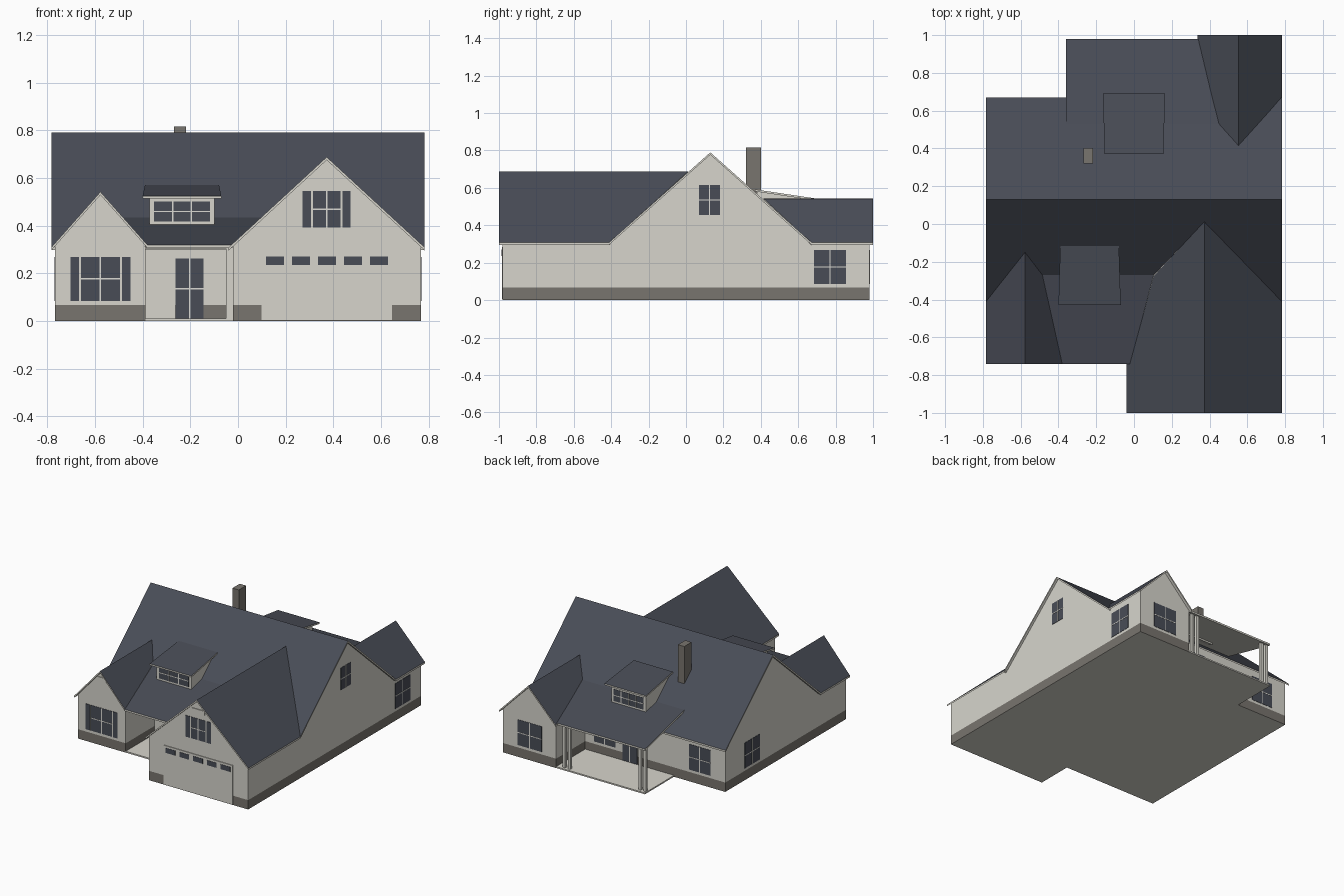
import bpy
import bmesh
from mathutils import Vector

cube = bpy.data.objects.get("Cube")
if cube:
    bpy.data.objects.remove(cube, do_unlink=True)


def material(name, rgb):
    m = bpy.data.materials.new(name)
    m.use_nodes = True
    m.diffuse_color = (*rgb, 1)
    m.node_tree.nodes["Principled BSDF"].inputs["Base Color"].default_value = (*rgb, 1)
    return m


WALL = material("cream siding", (0.68, 0.665, 0.605))
STONE = material("brown stone", (0.19, 0.177, 0.157))
SLATE = material("dark slate", (0.066, 0.073, 0.094))
TRIM = material("pale trim", (0.72, 0.71, 0.66))


def finish(name, bm, mats):
    bmesh.ops.recalc_face_normals(bm, faces=bm.faces[:])
    mesh = bpy.data.meshes.new(name)
    for m in mats:
        mesh.materials.append(m)
    bm.to_mesh(mesh)
    bm.free()
    ob = bpy.data.objects.new(name, mesh)
    bpy.context.scene.collection.objects.link(ob)
    return ob


def add_box(bm, lo, hi, index=0):
    lo, hi = Vector(lo), Vector(hi)
    verts = bmesh.ops.create_cube(bm, size=1)["verts"]
    for v in verts:
        v.co = (lo + hi) / 2 + v.co * (hi - lo)
    for f in {f for v in verts for f in v.link_faces}:
        f.material_index = index


def box(name, lo, hi, mat):
    bm = bmesh.new()
    add_box(bm, lo, hi)
    return finish(name, bm, [mat])


def extrude_polygon(bm, points, offset):
    face = bm.faces.new([bm.verts.new(p) for p in points])
    new = bmesh.ops.extrude_face_region(bm, geom=[face], use_keep_orig=True)["geom"]
    bmesh.ops.translate(bm, vec=offset, verts=[v for v in new if isinstance(v, bmesh.types.BMVert)])


def body(name, profile, axis, start, end):
    """Wall block extruded along an axis, with a stone course around the foot."""
    bm = bmesh.new()
    if axis == "x":
        extrude_polygon(bm, [(start, a, z) for a, z in profile], (end - start, 0, 0))
    else:
        extrude_polygon(bm, [(a, start, z) for a, z in profile], (0, end - start, 0))
    bmesh.ops.bisect_plane(bm, geom=bm.verts[:] + bm.edges[:] + bm.faces[:],
                           plane_co=(0, 0, 0.067), plane_no=(0, 0, 1))
    for f in bm.faces:
        f.material_index = int(0.001 < f.calc_center_median().z < 0.066)
    return finish(name, bm, [WALL, STONE])


def roof(name, outline, height, thick=0.013):
    """Roof slab over a plan outline; height gives z for each x, y."""
    bm = bmesh.new()
    extrude_polygon(bm, [(x, y, height(x, y)) for x, y in outline], (0, 0, -thick))
    bmesh.ops.recalc_face_normals(bm, faces=bm.faces[:])
    for f in bm.faces:
        f.material_index = int(f.normal.z < 0.3)
    return finish(name, bm, [SLATE, WALL])


def window(name, axis, side, plane, centre, width, z0, z1, cols=2, rows=2, shutters=False):
    """Glass plate with glazing bars and optional shutters on a wall plane."""
    bm = bmesh.new()

    def plate(a0, a1, b0, b1, depth, index):
        d0, d1 = sorted((plane - side * 0.002, plane + side * depth))
        if axis == "y":
            add_box(bm, (a0, d0, b0), (a1, d1, b1), index)
        else:
            add_box(bm, (d0, a0, b0), (d1, a1, b1), index)

    left, right = centre - width / 2, centre + width / 2
    plate(left, right, z0, z1, 0.002, 0)
    for i in range(1, cols):
        a = left + width * i / cols
        plate(a - 0.003, a + 0.003, z0, z1, 0.0035, 1)
    for i in range(1, rows):
        b = z0 + (z1 - z0) * i / rows
        plate(left, right, b - 0.003, b + 0.003, 0.0035, 1)
    if shutters:
        plate(left - 0.043, left - 0.008, z0, z1, 0.003, 0)
        plate(right + 0.008, right + 0.043, z0, z1, 0.003, 0)
    return finish(name, bm, [SLATE, TRIM])


# Roof surfaces
RIDGE = 0.13
SIDE = 0.767
EAVE = 0.783


def main_z(x, y):
    return 0.79 - 0.889 * abs(y - RIDGE)


def porch_z(x, y):
    return 0.434 - 0.243 * (abs(y - RIDGE) - 0.4)


def gable_z(ridge_x, top, slope):
    return lambda x, y: top - slope * abs(x - ridge_x)


garage_z = gable_z(0.372, 0.688, 0.922)
left_z = gable_z(-0.577, 0.542, 1.13)
rear_z = gable_z(0.553, 0.542, 1.02)

# Wall blocks
body("main_walls", [(-0.39, 0), (-0.39, 0.318), (RIDGE, 0.782), (0.65, 0.318), (0.65, 0)], "x", -SIDE, SIDE)


def wing(name, x0, x1, ridge_x, height, start, end):
    body(name, [(x0, 0), (x0, height(x0, 0) - 0.007), (ridge_x, height(ridge_x, 0) - 0.007),
                (x1, height(x1, 0) - 0.007), (x1, 0)], "y", start, end)


wing("garage_walls", -0.022, SIDE, 0.372, garage_z, -0.98, -0.02)
wing("side_wing_walls", -SIDE, -0.387, -0.577, left_z, -0.72, -0.2)
wing("rear_wing_walls", 0.345, SIDE, 0.553, rear_z, 0.98, 0.46)

# Roof slabs
roof("main_roof_front", [(-EAVE, RIDGE), (EAVE, RIDGE), (EAVE, -0.41), (-EAVE, -0.41)], main_z)
roof("main_roof_back", [(-EAVE, RIDGE), (EAVE, RIDGE), (EAVE, 0.67), (-EAVE, 0.67)], main_z)
roof("garage_roof_right", [(0.372, -1), (EAVE, -1), (EAVE, -0.41), (0.372, 0.012)], garage_z)
roof("garage_roof_left", [(0.372, -1), (0.372, 0.012), (0.105, -0.275), (-0.022, -0.74), (-0.04, -0.74), (-0.04, -1)], garage_z)
roof("side_wing_roof_left", [(-0.577, -0.74), (-0.577, -0.15), (-EAVE, -0.41), (-EAVE, -0.74)], left_z)
roof("side_wing_roof_right", [(-0.577, -0.74), (-0.577, -0.15), (-0.485, -0.27), (-0.38, -0.74)], left_z)
roof("rear_wing_roof_left", [(0.553, 1), (0.553, 0.415), (0.45, 0.53), (0.335, 0.98), (0.335, 1)], rear_z)
roof("rear_wing_roof_right", [(0.553, 1), (EAVE, 1), (EAVE, 0.67), (0.553, 0.415)], rear_z)
roof("front_porch_roof", [(-0.49, -0.27), (0.11, -0.27), (-0.022, -0.74), (-0.385, -0.74)], porch_z)
roof("back_porch_roof", [(-0.36, 0.53), (0.455, 0.53), (0.34, 0.98), (-0.36, 0.98)], porch_z)

# Shed dormers, front and back
for name, side, cx, lift in (("front", -1, -0.235, 0), ("back", 1, 0, 0.02)):
    def y_at(d, s=side):
        return RIDGE + s * d

    def shed_z(x, y, h=lift):
        return 0.572 + h - 0.15 * (abs(y - RIDGE) - 0.24)

    roof(name + "_dormer_roof", [(cx - 0.155, y_at(0.24)), (cx + 0.155, y_at(0.24)),
                                 (cx + 0.165, y_at(0.56)), (cx - 0.165, y_at(0.56))], shed_z, 0.011)
    body(name + "_dormer_walls", [(y_at(0.52), 0.38), (y_at(0.52), 0.522 + lift),
                                  (y_at(0.25), 0.563 + lift), (y_at(0.25), 0.5)], "x", cx - 0.137, cx + 0.137)
    window(name + "_dormer_window", "y", side, y_at(0.52), cx, 0.235, 0.417, 0.502, 4 if side > 0 else 3, 2)

# Windows
window("side_wing_window", "y", -1, -0.72, -0.577, 0.165, 0.085, 0.268, 2, 2, True)
window("garage_loft_window", "y", -1, -0.98, 0.372, 0.115, 0.392, 0.545, 2, 2, True)
window("gable_window", "x", 1, SIDE, 0.125, 0.112, 0.455, 0.615)
window("right_side_window", "x", 1, SIDE, 0.77, 0.17, 0.085, 0.268)
window("left_side_window", "x", -1, -SIDE, 0.345, 0.17, 0.085, 0.268)
window("rear_wing_window", "y", 1, 0.98, 0.553, 0.19, 0.085, 0.268)
window("rear_wall_window", "y", 1, 0.65, -0.565, 0.17, 0.085, 0.268)
window("back_porch_window", "y", 1, 0.65, 0.19, 0.17, 0.085, 0.268)

# Doors
window("front_door", "y", -1, -0.39, -0.203, 0.118, 0.01, 0.262)
window("back_door", "y", 1, 0.65, -0.01, 0.118, 0.01, 0.262)
box("entry_panel", (-0.387, -0.395, 0.01), (-0.265, -0.388, 0.31), WALL)
box("garage_door", (0.098, -0.985, 0.005), (0.645, -0.975, 0.285), WALL)
for i in range(5):
    window(f"garage_door_light_{i + 1}", "y", -1, -0.985, 0.155 + 0.109 * i, 0.075, 0.235, 0.27, 1, 1)

# Gable vents
box("garage_gable_vent", (0.32, -0.986, 0.582), (0.424, -0.975, 0.614), WALL)
box("side_wing_gable_vent", (-0.612, -0.726, 0.462), (-0.538, -0.715, 0.49), WALL)

# Porches
box("front_porch_floor", (-0.39, -0.72, 0), (-0.022, -0.38, 0.01), WALL)
box("back_porch_floor", (-0.36, 0.64, 0), (0.35, 0.98, 0.01), WALL)
box("front_porch_post", (-0.05, -0.725, 0.01), (-0.022, -0.7, 0.32), WALL)
box("front_porch_beam", (-0.387, -0.725, 0.305), (-0.022, -0.705, 0.322), WALL)
for i, x in enumerate((-0.345, -0.305, 0.255, 0.295)):
    box(f"back_porch_post_{i + 1}", (x - 0.01, 0.942, 0.01), (x + 0.01, 0.962, 0.322), WALL)

# Chimney
box("chimney", (-0.268, 0.32, 0.4), (-0.218, 0.402, 0.815), STONE)
